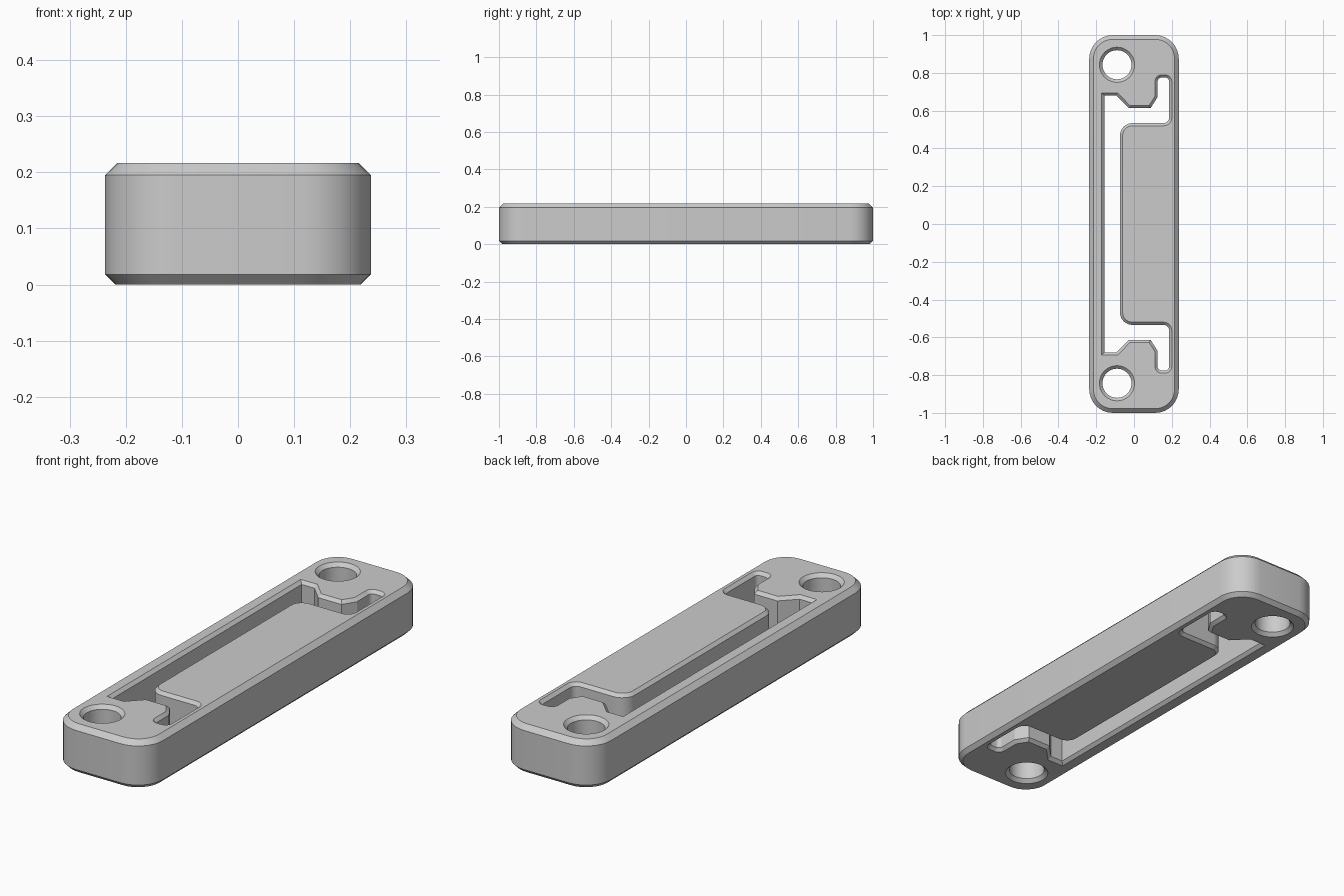
import bpy
import bmesh
from math import cos, sin, tan, tau
from mathutils import Vector

HEIGHT = 0.217

old = bpy.data.objects.get("Cube")
if old:
    bpy.data.objects.remove(old, do_unlink=True)


def rounded(corners, steps=8):
    """Closed outline from (x, y, radius) corners."""
    outline = []
    count = len(corners)
    for i, (x, y, r) in enumerate(corners):
        p = Vector((x, y))
        if r == 0:
            outline.append(p)
            continue
        to_prev = (Vector(corners[i - 1][:2]) - p).normalized()
        to_next = (Vector(corners[(i + 1) % count][:2]) - p).normalized()
        half = to_prev.angle(to_next) / 2
        centre = p + (to_prev + to_next).normalized() * r / sin(half)
        start = (p + to_prev * r / tan(half) - centre).normalized()
        end = (p + to_next * r / tan(half) - centre).normalized()
        outline += [centre + start.slerp(end, k / steps).normalized() * r
                    for k in range(steps + 1)]
    return outline


def circle(x, y, r, n=48):
    """Clockwise circle, so the solid lies on its left."""
    return [Vector((x + r * cos(tau * k / n), y - r * sin(tau * k / n))) for k in range(n)]


def inset(outline, d):
    """Move an outline to its left, into the solid."""
    moved = []
    for i, p in enumerate(outline):
        a = (p - outline[i - 1]).normalized()
        b = (outline[(i + 1) % len(outline)] - p).normalized()
        na, nb = Vector((-a.y, a.x)), Vector((-b.y, b.x))
        moved.append(p + (na + nb) * d / (1 + na.dot(nb)))
    return moved


# Outer rim, counter-clockwise
rim = rounded([(0.237, -1, 0.125), (0.237, 1, 0.125),
               (-0.237, 1, 0.125), (-0.237, -1, 0.125)])

# Half of the cut-out: key, narrow slot, then the corner of the side block
half_cut = [(-0.157, 0.68, 0), (-0.093, 0.68, 0), (-0.028, 0.614, 0),
            (0.088, 0.614, 0), (0.125, 0.672, 0), (0.125, 0.775, 0.02),
            (0.186, 0.775, 0.02), (0.186, 0.534, 0.03), (-0.074, 0.534, 0.065)]
cutout = rounded(half_cut + [(x, -y, r) for x, y, r in reversed(half_cut)])

holes = [circle(-0.09, side * 0.843, 0.077) for side in (-1, 1)]

# Chamfered walls for every outline, then flat faces top and bottom
bm = bmesh.new()
caps = {"bottom": [], "top": []}
for outline, low, high in [(rim, 0.018, 0.022), (cutout, 0.014, 0.014)] + \
                          [(h, 0.016, 0.016) for h in holes]:
    levels = [(low, 0), (0, low), (0, HEIGHT - high), (high, HEIGHT)]
    rings = [[bm.verts.new((p.x, p.y, z)) for p in inset(outline, d)] for d, z in levels]
    for lower, upper in zip(rings, rings[1:]):
        for i in range(len(lower)):
            bm.faces.new((lower[i - 1], lower[i], upper[i], upper[i - 1]))
    for name, ring in (("bottom", rings[0]), ("top", rings[-1])):
        caps[name] += [bm.edges.get((ring[i - 1], ring[i])) for i in range(len(ring))]
for name, direction in (("bottom", -1), ("top", 1)):
    bmesh.ops.triangle_fill(bm, use_beauty=True, use_dissolve=False,
                            edges=caps[name], normal=(0, 0, direction))
bmesh.ops.recalc_face_normals(bm, faces=bm.faces[:])

mesh = bpy.data.meshes.new("mounting_bracket")
bm.to_mesh(mesh)
bm.free()
bracket = bpy.data.objects.new("mounting_bracket", mesh)
bpy.context.collection.objects.link(bracket)

# Plain grey finish
grey = bpy.data.materials.new("plain grey")
grey.use_nodes = True
grey.diffuse_color = (0.6, 0.6, 0.6, 1)
grey.node_tree.nodes["Principled BSDF"].inputs["Base Color"].default_value = grey.diffuse_color
mesh.materials.append(grey)

bpy.ops.object.select_all(action="DESELECT")
bracket.select_set(True)
bpy.context.view_layer.objects.active = bracket
bpy.ops.object.shade_smooth_by_angle()
